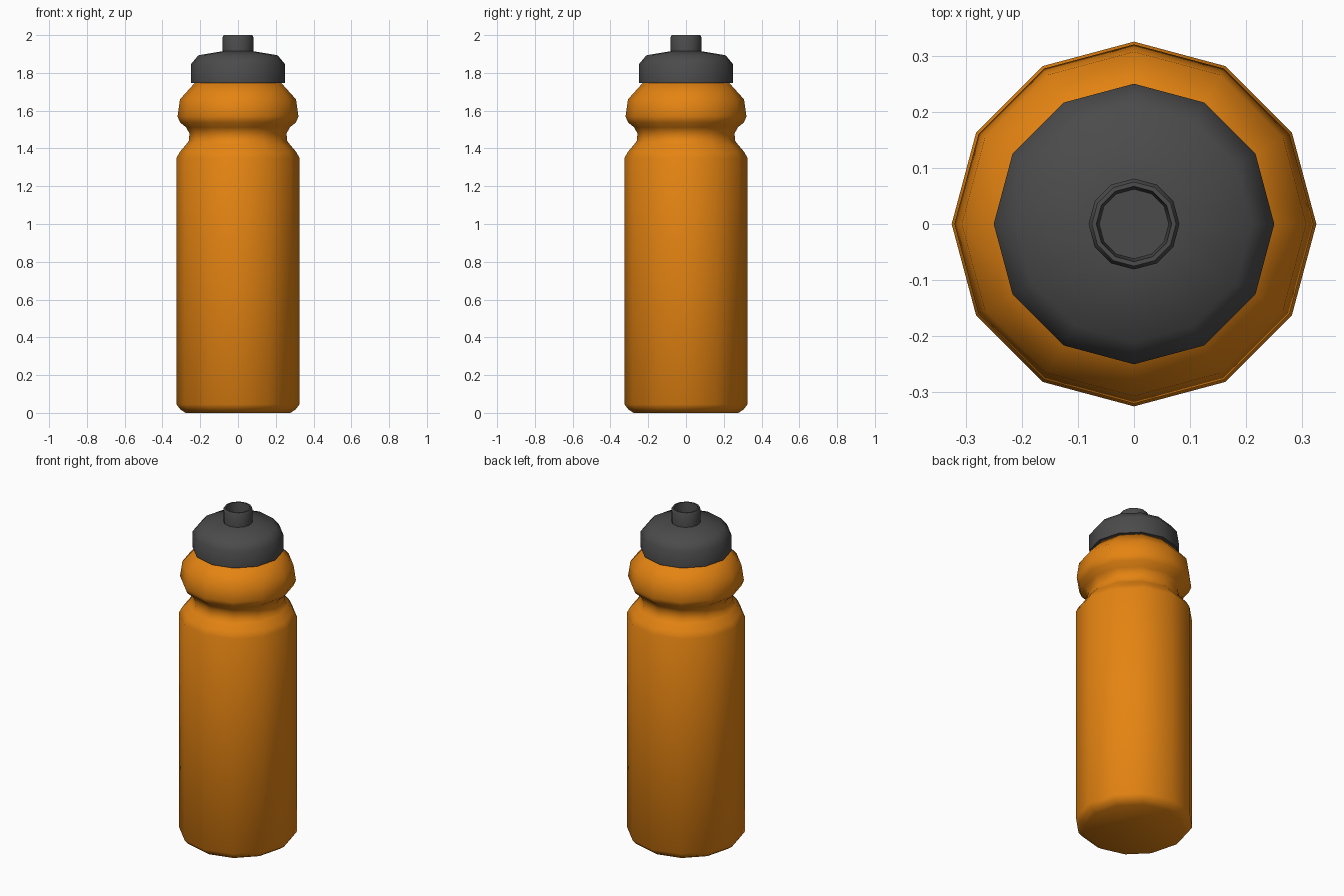
import bpy, bmesh, math

if "Cube" in bpy.data.objects:
    bpy.data.objects.remove(bpy.data.objects["Cube"])

def material(name, rgb):
    m = bpy.data.materials.new(name)
    m.diffuse_color = (*rgb, 1)
    m.use_nodes = True
    m.node_tree.nodes["Principled BSDF"].inputs["Base Color"].default_value = m.diffuse_color
    return m

orange = material("orange plastic", (0.78, 0.23, 0.006))
grey = material("dark grey plastic", (0.07, 0.07, 0.07))
SIDES = 12

def lathe(name, profile, mat, sharp=40, cap_start=False, cap_end=False):
    """Revolve (radius, height) points, listed bottom to top on the outside."""
    bm = bmesh.new()
    rings = []
    for r, z in profile:
        rings.append([bm.verts.new((r * math.cos(2 * math.pi * i / SIDES),
                                    r * math.sin(2 * math.pi * i / SIDES), z))
                      for i in range(SIDES)])
    for a, b in zip(rings, rings[1:]):
        for i in range(SIDES):
            j = (i + 1) % SIDES
            bm.faces.new((a[i], a[j], b[j], b[i]))
    if cap_start:
        bm.faces.new(rings[0][::-1])
    if cap_end:
        bm.faces.new(rings[-1])
    me = bpy.data.meshes.new(name)
    bm.to_mesh(me)
    bm.free()
    me.materials.append(mat)
    ob = bpy.data.objects.new(name, me)
    bpy.context.collection.objects.link(ob)
    bpy.ops.object.select_all(action='DESELECT')
    ob.select_set(True)
    bpy.context.view_layer.objects.active = ob
    bpy.ops.object.shade_smooth_by_angle(angle=math.radians(sharp))
    return ob

# Bottle body with grip groove
lathe("bottle_body", [
    (0.278, 0.0), (0.307, 0.02), (0.325, 0.045), (0.325, 1.35),
    (0.308, 1.382), (0.275, 1.42), (0.26, 1.44), (0.257, 1.48),
    (0.275, 1.512), (0.307, 1.538), (0.32, 1.57), (0.307, 1.66),
    (0.228, 1.748)], orange, 50, cap_start=True, cap_end=True)

# Screw lid with open underside rim
lathe("lid", [
    (0.226, 1.746), (0.25, 1.746), (0.25, 1.845), (0.21, 1.893),
    (0.08, 1.915)], grey, 50, cap_end=True)

# Drinking spout with recessed opening
lathe("spout", [
    (0.081, 1.905), (0.081, 1.99), (0.075, 2.0), (0.067, 2.0),
    (0.062, 1.925)], grey, 50, cap_end=True)
